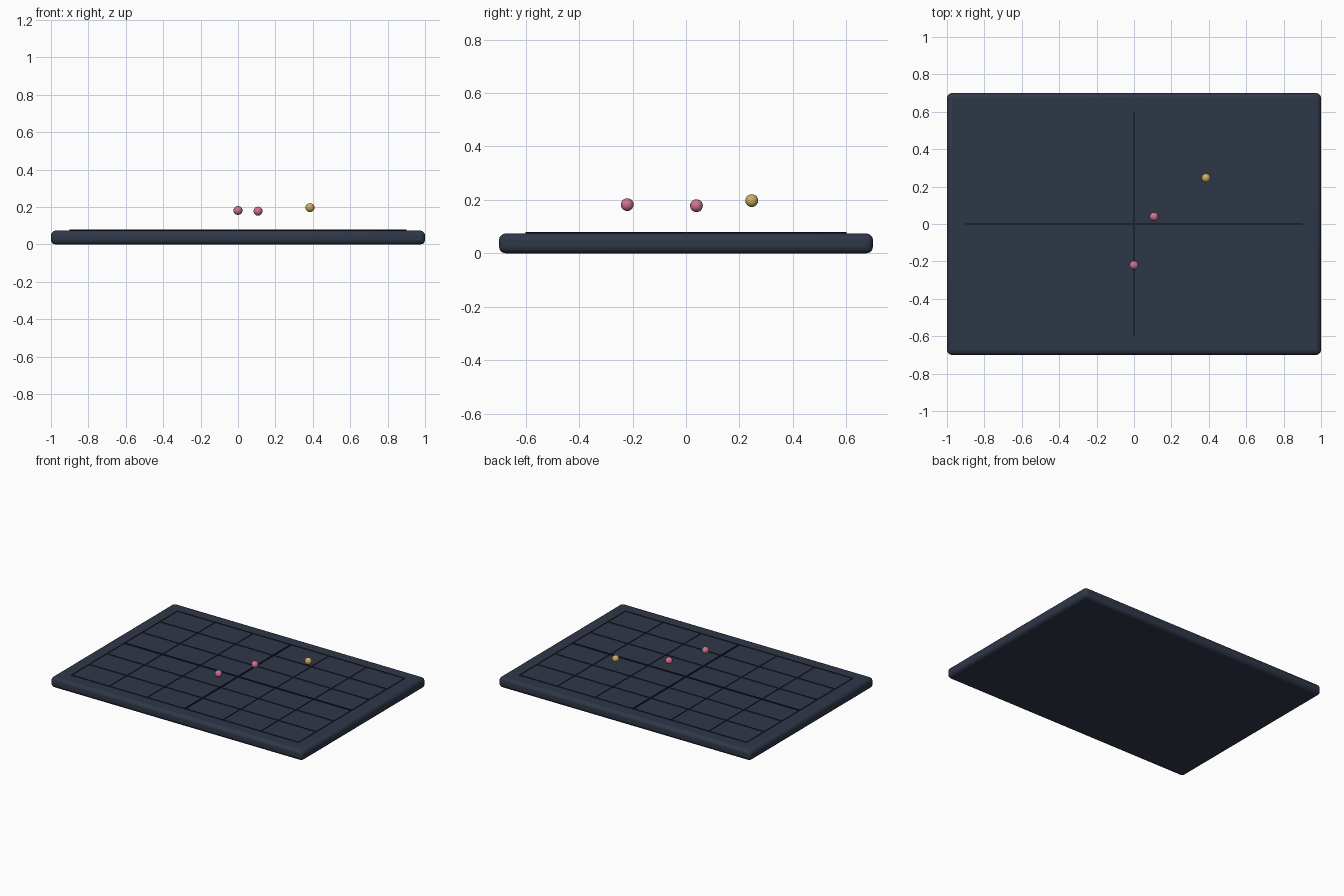
import bpy

if "Cube" in bpy.data.objects:
    bpy.data.objects.remove(bpy.data.objects["Cube"])


def material(name, rgb):
    m = bpy.data.materials.new(name)
    m.diffuse_color = (*rgb, 1)
    m.use_nodes = True
    m.node_tree.nodes["Principled BSDF"].inputs["Base Color"].default_value = m.diffuse_color
    return m


slate = material("slate", (0.028, 0.038, 0.064))
dark = material("dark line", (0.010, 0.014, 0.024))
pink = material("pink", (0.62, 0.17, 0.29))
gold = material("gold", (0.62, 0.43, 0.12))


def box(name, size, loc, mat):
    bpy.ops.mesh.primitive_cube_add(size=1, location=loc)
    o = bpy.context.object
    o.name = name
    o.scale = size
    bpy.ops.object.transform_apply(location=False, rotation=False, scale=True)
    o.data.materials.append(mat)
    return o


# Board with rounded edges
TOP = 0.074
board = box("board", (2, 1.4, TOP), (0, 0, TOP / 2), slate)
bevel = board.modifiers.new("rounded edges", "BEVEL")
bevel.width = 0.025
bevel.segments = 3
bpy.ops.object.shade_smooth_by_angle()

# Grid strips: wide centre axes, hair-thin lines elsewhere
for i in range(-3, 4):
    width = 0.009 if i == 0 else 0.003
    height = 0.006 if i == 0 else 0.005
    mat = dark if i == 0 else slate
    z = TOP + height / 2 - 0.0005
    box("grid_line_along_x", (1.8, width, height), (0, i * 0.2, z), mat)
    box("grid_line_along_y", (width, 1.2, height), (i * 0.3, 0, z), mat)

# Floating marker balls
for name, loc, mat in (("front_ball", (0, -0.22, 0.182), pink),
                       ("middle_ball", (0.107, 0.039, 0.178), pink),
                       ("back_ball", (0.385, 0.246, 0.197), gold)):
    bpy.ops.mesh.primitive_uv_sphere_add(segments=16, ring_count=10, radius=0.024, location=loc)
    ball = bpy.context.object
    ball.name = name
    ball.data.materials.append(mat)
    bpy.ops.object.shade_smooth()
